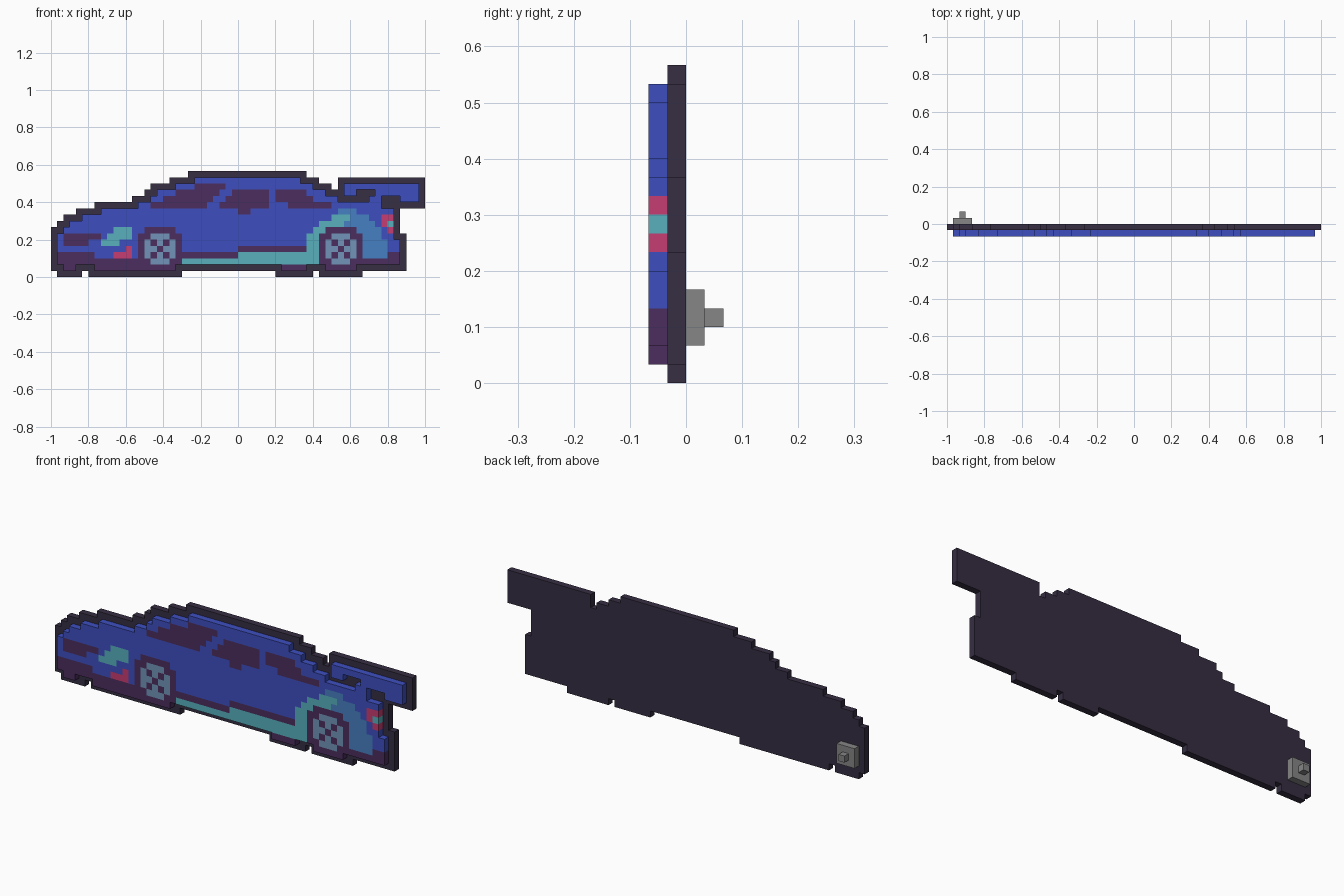
import bpy, bmesh

CELL = 1 / 30          # size of one square of the stepped artwork
cube = bpy.data.objects.get("Cube")
if cube:
    bpy.data.objects.remove(cube, do_unlink=True)


def linear(v):
    v /= 255
    return v / 12.92 if v <= 0.04045 else ((v + 0.055) / 1.055) ** 2.4


def material(name, *rgb):
    m = bpy.data.materials.new(name)
    m.use_nodes = True
    colour = (*[linear(v) for v in rgb], 1)
    m.diffuse_color = colour
    m.node_tree.nodes["Principled BSDF"].inputs["Base Color"].default_value = colour
    return m


outline = material("dark outline", 54, 46, 66)
blue = material("body blue", 61, 79, 192)
purple = material("deep purple", 75, 45, 94)
teal = material("teal", 88, 176, 190)
sky = material("mid blue", 70, 128, 194)
red = material("raspberry red", 198, 60, 114)
rim = material("pale wheel blue", 114, 148, 184)
metal = material("grey metal", 134, 134, 134)


def block(c0, c1, r0, r1):
    """Set of cells in a rectangle, upper limits excluded."""
    return {(c, r) for c in range(c0, c1) for r in range(r0, r1)}


def rows(top, *spans):
    """Cells listed row by row downwards, each as first and last column."""
    return {(c, top - i) for i, (a, b) in enumerate(spans) for c in range(a, b + 1)}


def plate(name, cells, y0, y1, mat, covered=()):
    """Extrude a set of cells from y0 to y1, walls only on free borders."""
    bm = bmesh.new()
    verts = {}

    def face(*corners):
        for k in corners:
            if k not in verts:
                c, r, y = k
                verts[k] = bm.verts.new((c * CELL - 1, y * CELL, r * CELL))
        bm.faces.new([verts[k] for k in corners])

    for c, r in cells:
        ring = [(c, r), (c + 1, r), (c + 1, r + 1), (c, r + 1)]
        face(*[(*p, y0) for p in ring])
        face(*[(*p, y1) for p in reversed(ring)])
        sides = [(c, r - 1), (c + 1, r), (c, r + 1), (c - 1, r)]
        for i, n in enumerate(sides):
            if n not in cells and n not in covered:
                a, b = ring[i], ring[(i + 1) % 4]
                face((*b, y0), (*a, y0), (*a, y1), (*b, y1))
    bmesh.ops.dissolve_limit(bm, angle_limit=0.01, verts=bm.verts, edges=bm.edges)
    mesh = bpy.data.meshes.new(name)
    bm.to_mesh(mesh)
    bm.free()
    mesh.materials.append(mat)
    obj = bpy.data.objects.new(name, mesh)
    bpy.context.collection.objects.link(obj)


# Silhouette of the backing: hull, stepped bonnet and roof, feet, rear wing
backing = block(0, 57, 1, 7) | block(0, 56, 7, 8)
for left, right, row in [(1, 56, 8), (2, 56, 9), (4, 56, 10), (7, 56, 11),
                         (13, 46, 12), (15, 46, 13), (16, 45, 14),
                         (19, 43, 15), (22, 41, 16)]:
    backing |= block(left, right, row, row + 1)
for left, right in [(1, 5), (6, 21), (36, 42), (43, 50)]:
    backing |= block(left, right, 0, 1)
backing |= block(46, 60, 11, 16)
plate("backing", backing, -1, 0, outline)

# Raised artwork: the silhouette shrunk by one cell, open under the wing
raised = {(c, r) for c, r in backing
          if all((c + i, r + j) in backing for i in (-1, 0, 1) for j in (-1, 0, 1))}
raised -= rows(13, (49, 51), (46, 50)) | rows(12, (53, 55), (53, 55))

parts = {}


def paint(name, mat, cells):
    """Claim cells for a part, taking them from parts painted earlier."""
    cells = cells & raised
    for other in parts.values():
        other[1] -= cells
    parts[name] = [mat, cells]


paint("body", blue, set(raised))

# Bumpers and lower trim
paint("lower_trim", purple, block(0, 60, 1, 2))
paint("front_bumper", purple, rows(3, (1, 6), (1, 13)))
paint("rear_bumper", purple, rows(3, (54, 55), (50, 55)))

# Windows
paint("windscreen", purple, rows(14, (23, 27), (20, 26), (18, 25), (16, 24)))
paint("door_window", purple, rows(13, (29, 34), (28, 34), (27, 34), (30, 31)))
paint("rear_window", purple, rows(13, (36, 40), (36, 41), (38, 44)))

# Nose details
paint("nose_vent", purple, rows(6, (2, 7), (2, 5)))
paint("headlight", teal, rows(7, (10, 12), (9, 12), (8, 10)))
paint("fog_light", red, rows(4, (12, 12), (10, 12)))

# Side skirt sweeping up over the rear wheel
paint("skirt_shadow", purple, rows(4, (30, 40), (21, 29)))
paint("side_skirt", teal, rows(9, (45, 47), (43, 46), (42, 44), (41, 42),
                               (41, 42), (41, 42), (30, 42), (21, 42)))
paint("rear_quarter", sky, rows(10, (46, 48), (48, 50), (47, 51), (49, 52),
                                (50, 52), (50, 53), (50, 53), (50, 53)))

# Tail light
paint("tail_light", red, rows(9, (53, 54), (53, 54), (54, 54)))
paint("tail_lamp", teal, {(54, 8)})

# Wheels: arch, rim with clipped corners, crossed spokes
for name, mid in (("front", 17), ("rear", 46)):
    paint(name + "_arch", purple,
          block(mid - 3, mid + 4, 2, 7) | block(mid - 2, mid + 3, 7, 8))
    paint(name + "_rim", rim,
          block(mid - 2, mid + 3, 3, 6) | block(mid - 1, mid + 2, 2, 7))
    paint(name + "_spokes", purple,
          {(mid, 4)} | {(mid + i, 4 + j) for i in (-1, 1) for j in (-1, 1)})

for name, (mat, cells) in parts.items():
    plate(name, cells, -2, -1, mat, raised)

# Fastener on the back
plate("fastener_base", block(1, 4, 2, 5), 0, 1, metal)
plate("fastener_peg", block(2, 3, 3, 4), 1, 2, metal)
